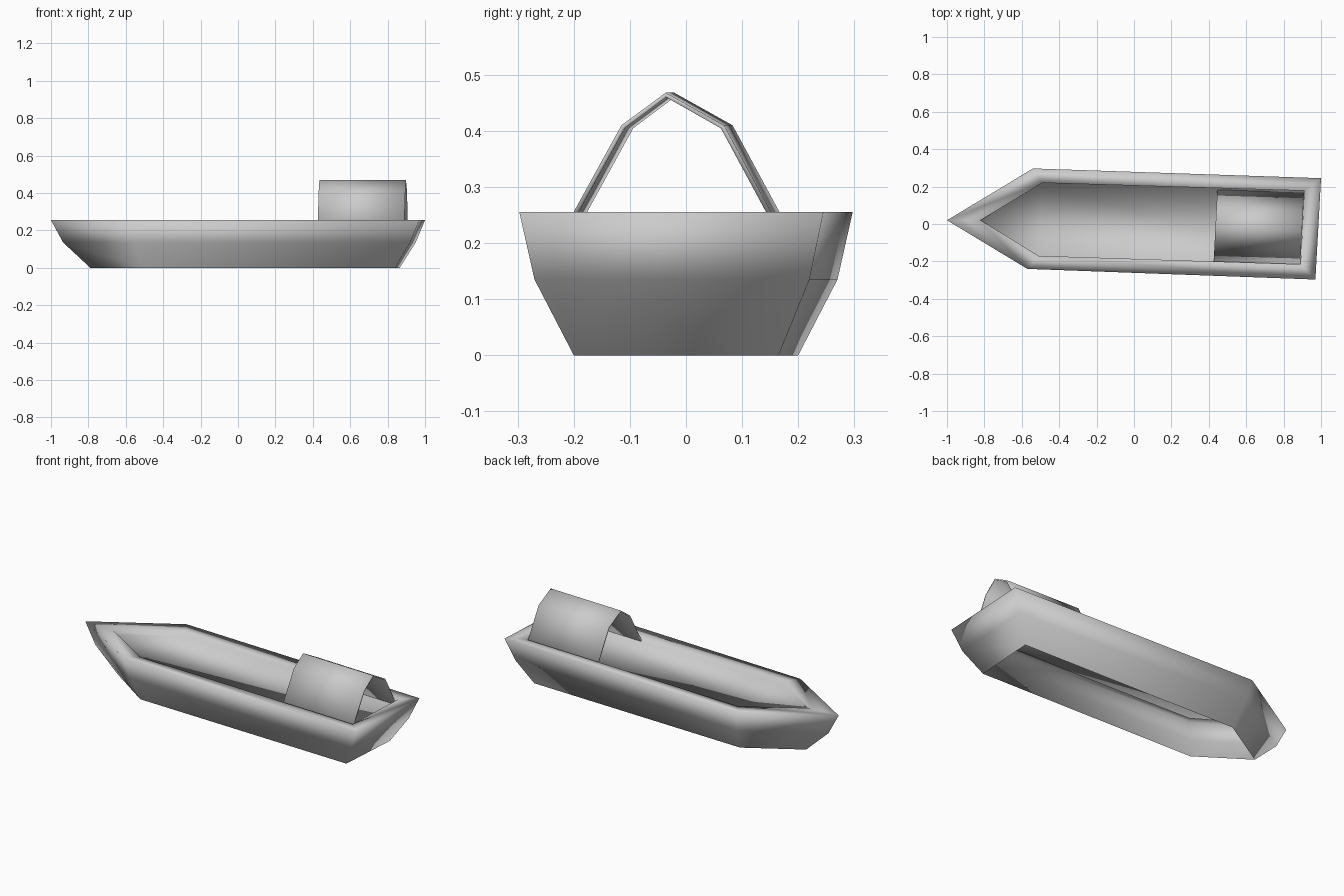
import bpy
import bmesh

cube = bpy.data.objects.get("Cube")
if cube:
    bpy.data.objects.remove(cube, do_unlink=True)


def make_material(name, colour):
    mat = bpy.data.materials.new(name)
    mat.use_nodes = True
    mat.diffuse_color = colour
    mat.node_tree.nodes["Principled BSDF"].inputs["Base Color"].default_value = colour
    return mat


grey = make_material("plain grey", (0.6, 0.6, 0.6, 1))


def finish(bm, name, smooth):
    bmesh.ops.recalc_face_normals(bm, faces=bm.faces[:])
    mesh = bpy.data.meshes.new(name)
    bm.to_mesh(mesh)
    bm.free()
    mesh.materials.append(grey)
    for poly in mesh.polygons:
        poly.use_smooth = smooth
    obj = bpy.data.objects.new(name, mesh)
    bpy.context.collection.objects.link(obj)
    return obj


def bridge(bm, a, b, closed=True):
    count = len(a) if closed else len(a) - 1
    for i in range(count):
        j = (i + 1) % len(a)
        bm.faces.new((a[i], a[j], b[j], b[i]))


# Outlines run bow, left shoulder, left stern, right stern, right shoulder
bottom = [(-.79, .02), (-.49, .20), (.865, .165), (.84, -.20), (-.515, -.165)]
chine = [(-.935, .02), (-.52, .27), (.95, .22), (.92, -.27), (-.55, -.215)]
rim = [(-1, .02), (-.54, .297), (1, .245), (.97, -.297), (-.57, -.24)]
opening = [(-.82, .02), (-.49, .22), (.91, .178), (.89, -.215), (-.51, -.17)]

# Hull: open-bottomed shell, broad rim and shallow deck
bm = bmesh.new()
levels = [(bottom, 0), (chine, .135), (rim, .255), (opening, .25), (opening, .225)]
rings = [[bm.verts.new((x, y, z)) for x, y in outline] for outline, z in levels]
for lower, upper in zip(rings, rings[1:]):
    bridge(bm, lower, upper)
deck = rings[-1]
for a, b, c in ((1, 2, 3), (1, 3, 4), (0, 1, 4)):
    bm.faces.new((deck[a], deck[b], deck[c]))
finish(bm, "hull", True)

# Canopy: folded sheet over the stern, open at both ends
profile = [(-.217, .225), (-.115, .41), (-.036, .468), (.068, .41), (.168, .225)]
bm = bmesh.new()
ends = []
for x, shift in ((.437, .015), (.90, 0)):
    ends.append([bm.verts.new((x + .05 * y, y + shift, z)) for y, z in profile])
bridge(bm, ends[0], ends[1], closed=False)
canopy = finish(bm, "canopy", True)
bpy.context.view_layer.objects.active = canopy
canopy.select_set(True)
bpy.ops.object.shade_smooth_by_angle(angle=.9)
sheet = canopy.modifiers.new("sheet thickness", "SOLIDIFY")
sheet.thickness = .008
sheet.offset = -1
